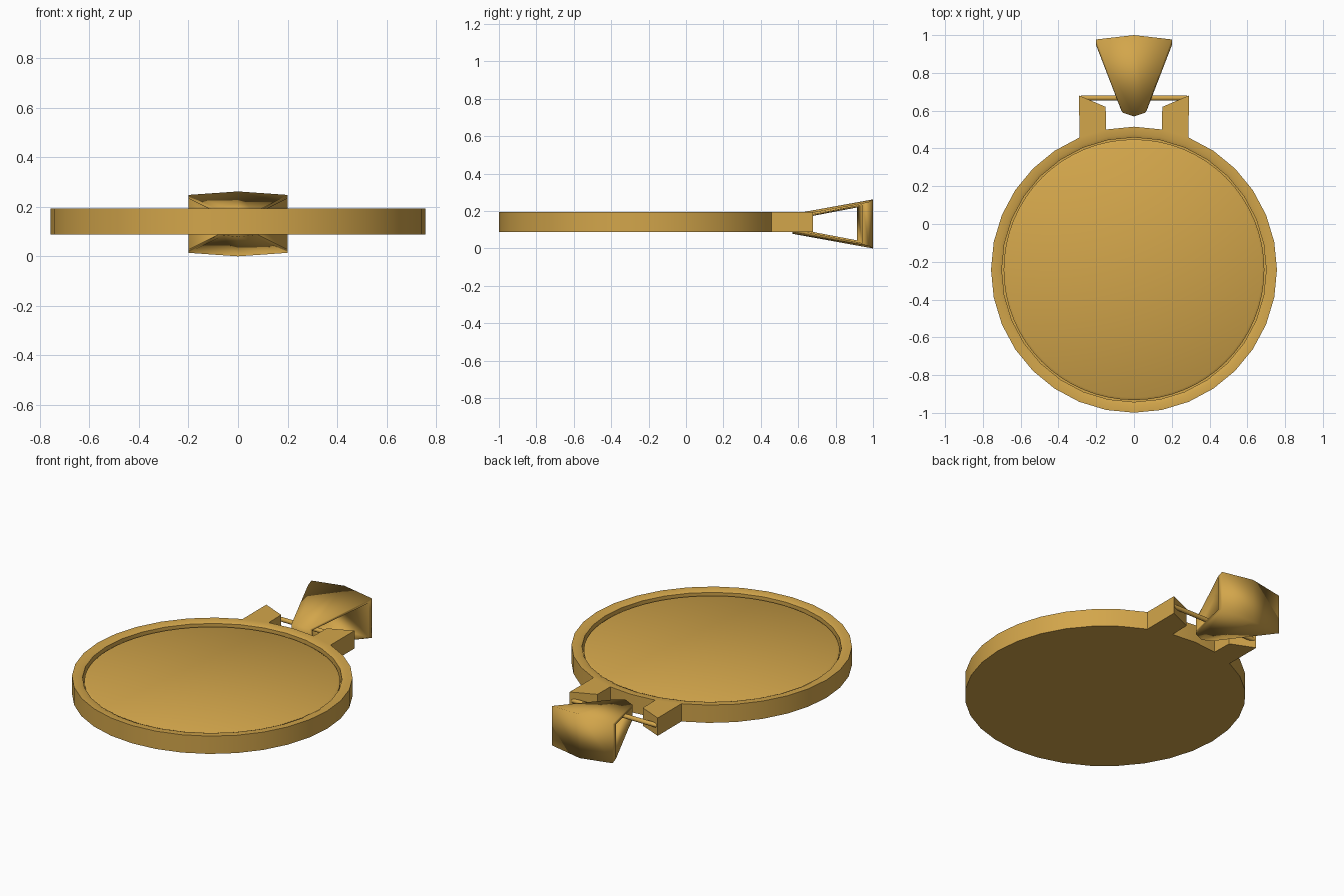
import bpy, bmesh, math

if "Cube" in bpy.data.objects:
    bpy.data.objects.remove(bpy.data.objects["Cube"])

CY = -0.242                     # centre of the round body along y

gold = bpy.data.materials.new("gold")
gold.diffuse_color = (0.65, 0.38, 0.07, 1)
gold.use_nodes = True
gold.node_tree.nodes["Principled BSDF"].inputs["Base Color"].default_value = gold.diffuse_color


def finish(bm, name, angle=None):
    bmesh.ops.recalc_face_normals(bm, faces=bm.faces)
    me = bpy.data.meshes.new(name)
    bm.to_mesh(me)
    bm.free()
    ob = bpy.data.objects.new(name, me)
    bpy.context.collection.objects.link(ob)
    me.materials.append(gold)
    bpy.ops.object.select_all(action='DESELECT')
    ob.select_set(True)
    bpy.context.view_layer.objects.active = ob
    if angle is None:
        bpy.ops.object.shade_smooth()
    else:
        bpy.ops.object.shade_smooth_by_angle(angle=math.radians(angle))
    return ob


def lathe(profile, sides):
    """Revolve (radius, z) points around the body axis, capped; returns bmesh and face rows."""
    bm = bmesh.new()
    rings = []
    for r, z in profile:
        rings.append([bm.verts.new((r * math.sin(2 * math.pi * i / sides),
                                    CY + r * math.cos(2 * math.pi * i / sides), z))
                      for i in range(sides)])
    rows = []
    for a, b in zip(rings, rings[1:]):
        rows.append([bm.faces.new((a[i], a[(i + 1) % sides], b[(i + 1) % sides], b[i]))
                     for i in range(sides)])
    bm.faces.new(rings[0])
    bm.faces.new(rings[-1])
    return bm, rows


# Round case: 32-sided dish with a deep recess, and two lugs pulled out of its side faces
bm, rows = lathe([(0.735, 0.088), (0.757, 0.088), (0.757, 0.194),
                  (0.718, 0.194), (0.70, 0.186), (0.70, 0.125)], 32)
side = rows[1]
for face in (side[1], side[30]):
    new = bmesh.ops.extrude_discrete_faces(bm, faces=[face])["faces"][0]
    for v in new.verts:
        s = math.copysign(1, v.co.x)
        v.co.x, v.co.y = (s * 0.15, 0.62) if abs(v.co.x) < 0.2 else (s * 0.29, 0.68)
finish(bm, "round_case", 50)

# Inner plate resting in the recess
bm, rows = lathe([(0.69, 0.127), (0.69, 0.168), (0.677, 0.176)], 64)
finish(bm, "inner_plate", 40)

# Hinge bar between the lugs
bm = bmesh.new()
bmesh.ops.create_cone(bm, cap_ends=True, segments=16, radius1=0.013, radius2=0.013, depth=0.56)
for v in bm.verts:
    x, y, z = v.co
    v.co = (z, 0.667 + y, 0.141 + x)
finish(bm, "hinge_bar", 40)

# Hanging loop: flared trapezoid ring with a crowned cross-section
# each row: (front half width, front y, front half height, back half width, back y, back half height)
half = [(0.0, 0.57, 0.053, 0.0, 1.0, 0.131),
        (0.06, 0.59, 0.046, 0.2, 0.977, 0.117),
        (0.068, 0.603, 0.036, 0.2, 0.945, 0.103),
        (0.0, 0.625, 0.033, 0.0, 0.915, 0.088)]
mirrored = [(-p[0], p[1], p[2], -p[3], p[4], p[5]) for p in (half[2], half[1])]
section = half + mirrored
bm = bmesh.new()
corners = []
for back, sz in ((0, -1), (1, -1), (1, 1), (0, 1)):
    corners.append([bm.verts.new((p[3 * back], p[3 * back + 1], 0.131 + sz * p[3 * back + 2]))
                    for p in section])
for c in range(4):
    a, b = corners[c], corners[(c + 1) % 4]
    for i in range(6):
        j = (i + 1) % 6
        bm.faces.new((a[i], a[j], b[j], b[i]))
finish(bm, "hanging_loop")
